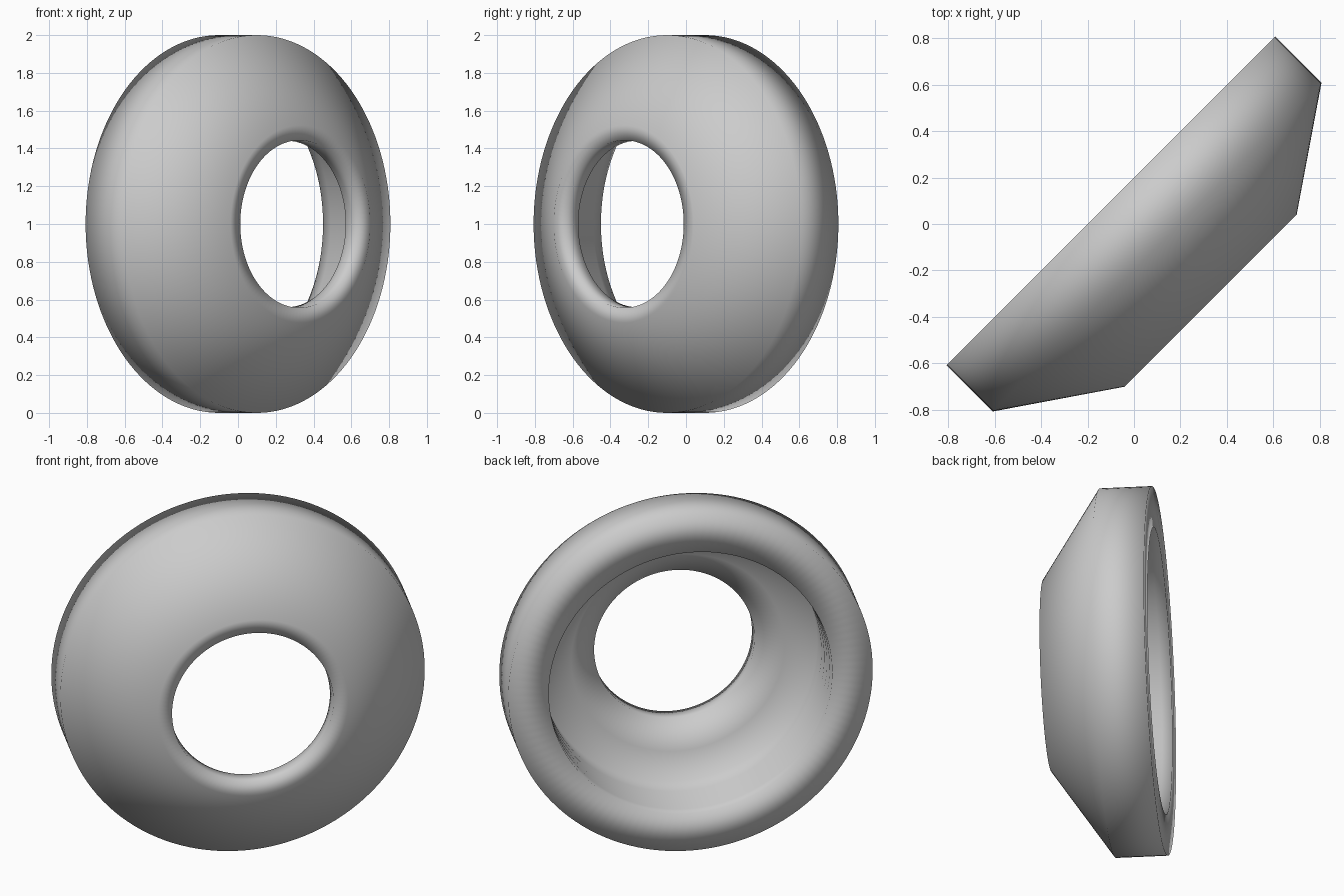
import bpy, bmesh, math
from mathutils import Matrix, Vector

if "Cube" in bpy.data.objects:
    bpy.data.objects.remove(bpy.data.objects["Cube"])

SEGMENTS = 128


def lathe(name, profile, matrix):
    """Revolve a closed (radius, height) profile about local z."""
    bm = bmesh.new()
    rings = []
    for i in range(SEGMENTS):
        a = 2 * math.pi * i / SEGMENTS
        rings.append([bm.verts.new((r * math.cos(a), r * math.sin(a), h)) for r, h in profile])
    n = len(profile)
    for i in range(SEGMENTS):
        a, b = rings[i], rings[(i + 1) % SEGMENTS]
        for j in range(n):
            k = (j + 1) % n
            bm.faces.new((a[j], b[j], b[k], a[k]))
    bmesh.ops.recalc_face_normals(bm, faces=bm.faces)
    bm.transform(matrix)
    mesh = bpy.data.meshes.new(name)
    bm.to_mesh(mesh)
    bm.free()
    obj = bpy.data.objects.new(name, mesh)
    bpy.context.collection.objects.link(obj)
    # The whole surface is softly shaded, corners included
    for poly in mesh.polygons:
        poly.use_smooth = True
    return obj


# Outer shell: straight rim, cone, flat front lip and narrow front hole
profile = [(1.0, -0.141), (1.0, 0.141), (0.523, 0.467), (0.443, 0.46), (0.44, 0.366)]

# Inner cone, then the shoulder at the bottom of the wide back opening
profile += [(0.586, 0.25), (0.765, 0.25)]

# Shallow stepped grooves in the wall of the back opening
for i, h in enumerate((0.12, 0.05, -0.02, -0.085)):
    r = 0.765 + 0.003 * i
    profile += [(r, h + 0.004), (r + 0.003, h)]
profile += [(0.778, -0.141)]

# Turn the axis toward the front right corner and stand it on the ground
axis = Vector((1, -1, 0)).normalized()
turn = axis.to_track_quat('Z', 'Y').to_matrix().to_4x4()
lathe("bezel_ring", profile, Matrix.Translation((0, 0, 1)) @ turn)
